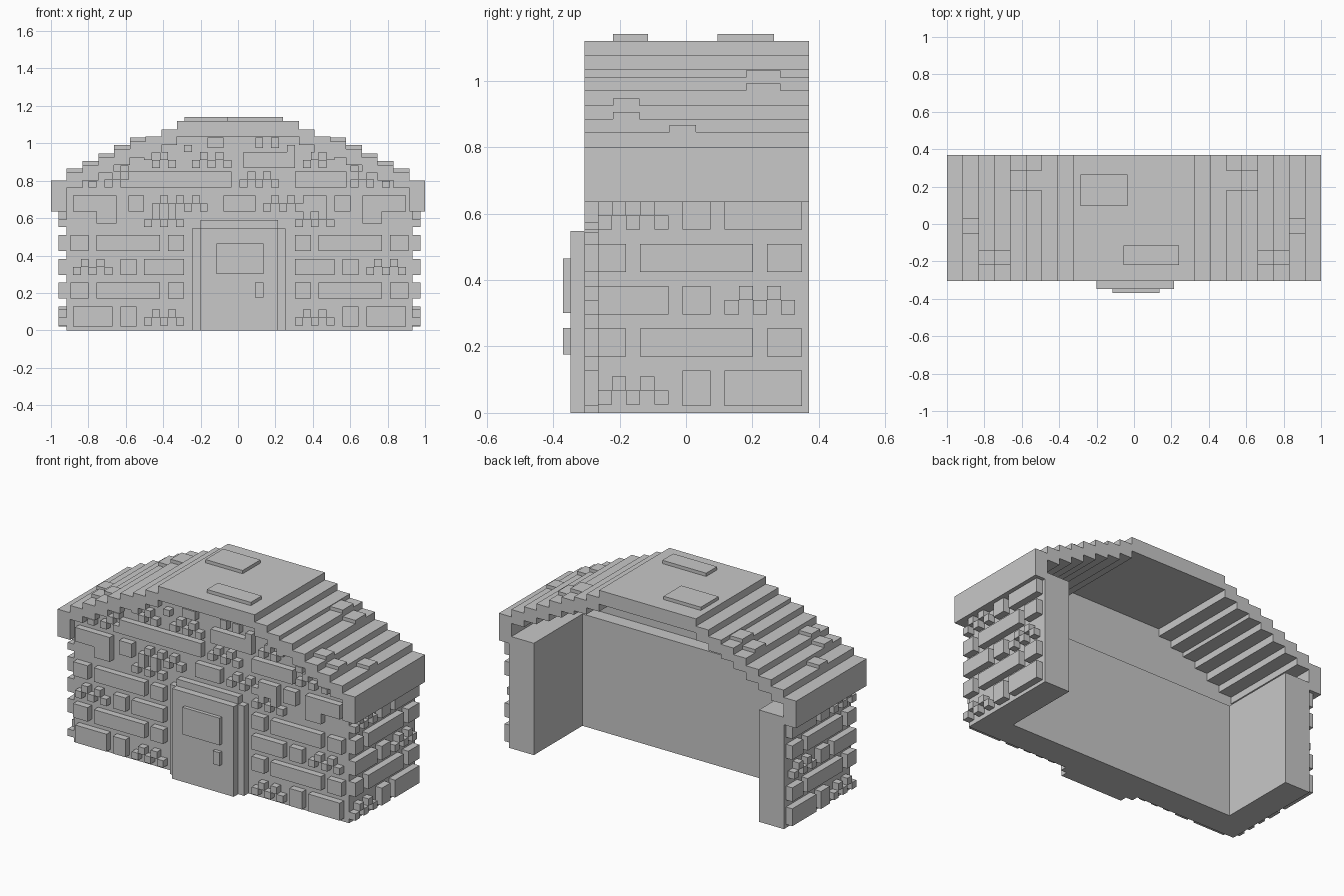
import bpy
import bmesh
from mathutils import Matrix, Vector

cube = bpy.data.objects.get("Cube")
if cube:
    bpy.data.objects.remove(cube, do_unlink=True)

stone = bpy.data.materials.new("stone_grey")
stone.use_nodes = True
GREY = (0.58, 0.58, 0.58, 1)
stone.diffuse_color = GREY
stone.node_tree.nodes["Principled BSDF"].inputs["Base Color"].default_value = GREY

U = 0.0424      # brick grid unit
CX = 0.0075     # middle of the walls
FRONT, BACK = -0.265, 0.37
EAVE = -0.305
HALF = 0.925    # half width of the walls
THICK = 0.168
WALL_TOP = 0.68


def build(name, boxes):
    """One object from boxes given as (x0, x1, y0, y1, z0, z1)."""
    bm = bmesh.new()
    for x0, x1, y0, y1, z0, z1 in boxes:
        size = Vector((x1 - x0, y1 - y0, z1 - z0))
        mid = Vector((x0 + x1, y0 + y1, z0 + z1)) / 2
        bmesh.ops.create_cube(bm, size=1, matrix=Matrix.Translation(mid) @ Matrix.Diagonal(size).to_4x4())
    mesh = bpy.data.meshes.new(name)
    bm.to_mesh(mesh)
    bm.free()
    mesh.materials.append(stone)
    obj = bpy.data.objects.new(name, mesh)
    bpy.context.collection.objects.link(obj)
    return obj


def rubble(a, b, k):
    """Staggered small stones between grid columns a and b."""
    return [(i, i + 1, k + (i - a) % 2, k + 1 + (i - a) % 2) for i in range(a, b)]


def course(k, top, *spans):
    return [(a, b, k, top) for a, b in spans]


# Walls, open at the back
left, right = CX - HALF, CX + HALF
build("front_wall", [(left, right, FRONT, FRONT + THICK, 0, WALL_TOP)])
build("side_walls", [(left, left + THICK, FRONT + THICK, BACK, 0, WALL_TOP),
                     (right - THICK, right, FRONT + THICK, BACK, 0, WALL_TOP)])

# Stepped roof shell: outer edge of each step and its top, from eave to ridge
TOPS = [0.80, 0.845, 0.885, 0.925, 0.97, 1.01, 1.035, 1.075]
RIDGE = 1.12
STEP = 0.0843
SHELL = 0.085
roof, gable = [], []
for i, top in enumerate(TOPS):
    outer = 1 - i * STEP
    inner = outer - STEP
    low = 0.635 if i == 0 else top - SHELL
    for x0, x1 in ((inner, outer), (-outer, -inner)):
        roof.append((x0, x1, EAVE, BACK, low, top))
        if i:
            gable.append((x0, x1, FRONT, FRONT + 0.085, WALL_TOP, low))
core = 1 - len(TOPS) * STEP
roof.append((-core, core, EAVE, BACK, RIDGE - SHELL, RIDGE))
gable.append((-core, core, FRONT, FRONT + 0.085, WALL_TOP, RIDGE - SHELL))
build("roof", roof)
build("gable_wall", gable)

# Raised roof tiles, mirrored on both slopes, and two on the ridge
tiles = []
for step, y0, y1 in ((1, -0.05, 0.03), (2, -0.22, -0.14), (3, -0.22, -0.14),
                     (4, 0.18, 0.285), (5, 0.18, 0.285)):
    outer = 1 - step * STEP
    top = TOPS[step]
    for x0, x1 in ((outer - STEP, outer), (-outer, STEP - outer)):
        tiles.append((x0, x1, y0, y1, top, top + 0.021))
tiles.append((-0.285, -0.035, 0.095, 0.265, RIDGE, 1.14))
tiles.append((-0.055, 0.24, -0.22, -0.115, RIDGE, 1.14))
build("roof_tiles", tiles)

# Front bricks in grid units, mirrored about the door
half = course(0.5, 3, (16, 21), (13, 15)) + rubble(7, 12, 0.6)
for k in (4, 10):
    half += course(k, k + 2, (19, 21.3), (10, 18), (7, 9))
half += course(7, 9, (13, 15), (7, 12)) + rubble(16, 21, 7)
half += rubble(7, 12, 13)
half += course(15, 17, (18, 21), (12, 14)) + course(13.5, 17, (15.5, 18))
half += rubble(14, 17, 18) + rubble(8, 12, 20.5)
half += [(18, 19, 18, 18.8), (14, 15, 20, 20.8), (6, 7, 22.5, 23.4)]
bricks = half + [(-b, -a, k, t) for a, b, k, t in half]

# Bricks above the door, not mirrored
bricks += course(15, 17, (-2, 2), (8, 11))
bricks += rubble(-11, -4, 15) + rubble(3, 8, 15)
bricks += course(18, 20, (-14, -1), (7, 13.5)) + rubble(0, 5, 18)
bricks += course(20.5, 22.5, (0.5, 7)) + rubble(-6, -1, 20.5)
bricks += course(23, 24.3, (-4, -2), (2, 3), (4, 5))
build("front_bricks", [(CX + a * U, CX + b * U, EAVE, FRONT, k * U, t * U)
                       for a, b, k, t in bricks])

# Side bricks, counted from the front corner
side = course(0.5, 3, (6, 8), (9, 14.5)) + rubble(0, 5, 0.6)
for k in (4, 10):
    side += course(k, k + 2, (0, 2), (3, 11), (12, 14.5))
side += course(7, 9, (0, 5), (6, 8)) + rubble(9, 14, 7)
side += course(13, 15, (6, 8), (9, 14.5)) + rubble(0, 5, 13)
build("side_bricks", [(x, x + U, FRONT + a * U, FRONT + b * U, k * U, t * U)
                      for a, b, k, t in side for x in (left - U, right)])

# Door with frame, lintel, window and handle
build("door_frame", [(-0.245, 0.255, EAVE, FRONT, 0, 0.545),
                     (-0.2, 0.215, EAVE, FRONT, 0.545, 0.59)])
build("door", [(-0.2, 0.215, -0.348, EAVE, 0, 0.548)])
build("door_window", [(-0.115, 0.135, BACK * -1, -0.348, 0.3, 0.465)])
build("door_handle", [(0.09, 0.135, BACK * -1, -0.348, 0.175, 0.255)])
